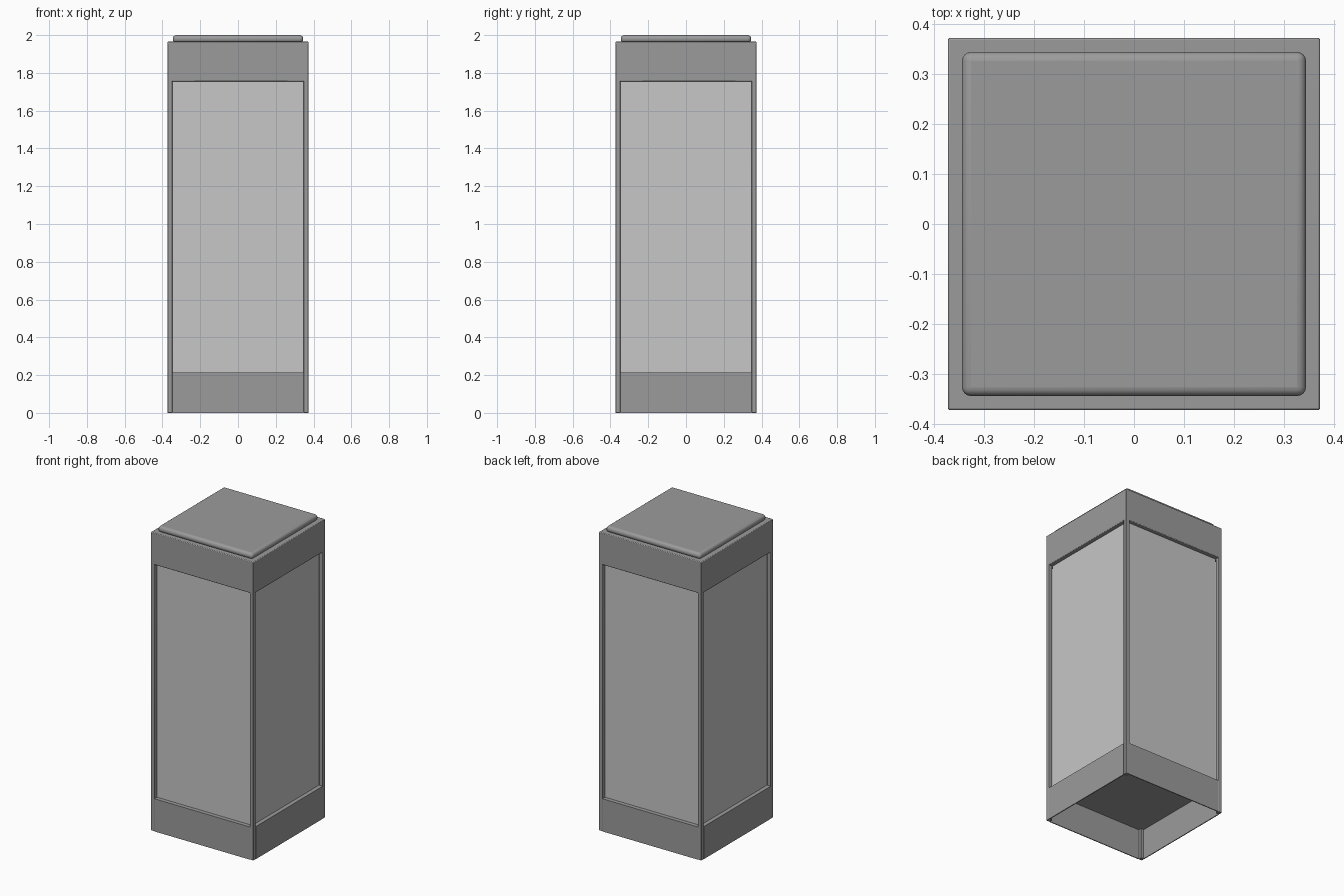
import bpy
from math import radians

old = bpy.data.objects.get("Cube")
if old:
    bpy.data.objects.remove(old, do_unlink=True)


def material(name, value):
    m = bpy.data.materials.new(name)
    m.use_nodes = True
    color = (value, value, value, 1)
    m.diffuse_color = color
    m.node_tree.nodes["Principled BSDF"].inputs["Base Color"].default_value = color
    return m


FRAME = material("grey metal", 0.33)
PANEL = material("pale frosted panel", 0.57)

HALF = 0.373       # outer half width
POST = 0.026       # corner post width
WALL = 0.006       # thickness of the skirt
SILL, LINTEL, TOP = 0.215, 1.755, 1.965


def box(name, lo, hi, mat, bevel=0.0, segments=2):
    bpy.ops.mesh.primitive_cube_add(size=1, location=[(a + b) / 2 for a, b in zip(lo, hi)])
    ob = bpy.context.object
    ob.name = name
    ob.scale = [b - a for a, b in zip(lo, hi)]
    bpy.ops.object.transform_apply(location=False, rotation=False, scale=True)
    ob.data.materials.append(mat)
    if bevel:
        mod = ob.modifiers.new("Bevel", "BEVEL")
        mod.width, mod.segments = bevel, segments
        bpy.ops.object.shade_smooth_by_angle(angle=radians(40))
    return ob


def slab(name, half, z0, z1, mat, bevel=0.0, segments=2):
    return box(name, (-half, -half, z0), (half, half, z1), mat, bevel, segments)


# Corner posts run the full height
inner = HALF - POST
for sx, side in ((-1, "right"), (1, "left")):
    for sy, end in ((-1, "front"), (1, "back")):
        xs, ys = sorted((sx * inner, sx * HALF)), sorted((sy * inner, sy * HALF))
        box(f"{end}_{side}_post", (xs[0], ys[0], 0), (xs[1], ys[1], TOP - 0.01), FRAME, 0.003)

# Open skirt around the base
for s, end in ((-1, "front"), (1, "back")):
    ys = sorted((s * HALF, s * (HALF - WALL)))
    box(f"{end}_skirt", (-inner, ys[0], 0), (inner, ys[1], SILL), FRAME)
for s, side in ((-1, "right"), (1, "left")):
    xs = sorted((s * HALF, s * (HALF - WALL)))
    box(f"{side}_skirt", (xs[0], -inner, 0), (xs[1], inner, SILL), FRAME)

# Sill plate closing the base, recessed panels, head and cap
slab("sill_plate", HALF - 0.001, SILL - 0.015, SILL, FRAME)
slab("light_panels", inner - 0.001, SILL, LINTEL, PANEL)
slab("head", HALF, LINTEL, TOP, FRAME, 0.004)
slab("cap", 0.345, TOP - 0.005, 2.0, FRAME, 0.018, 4)
